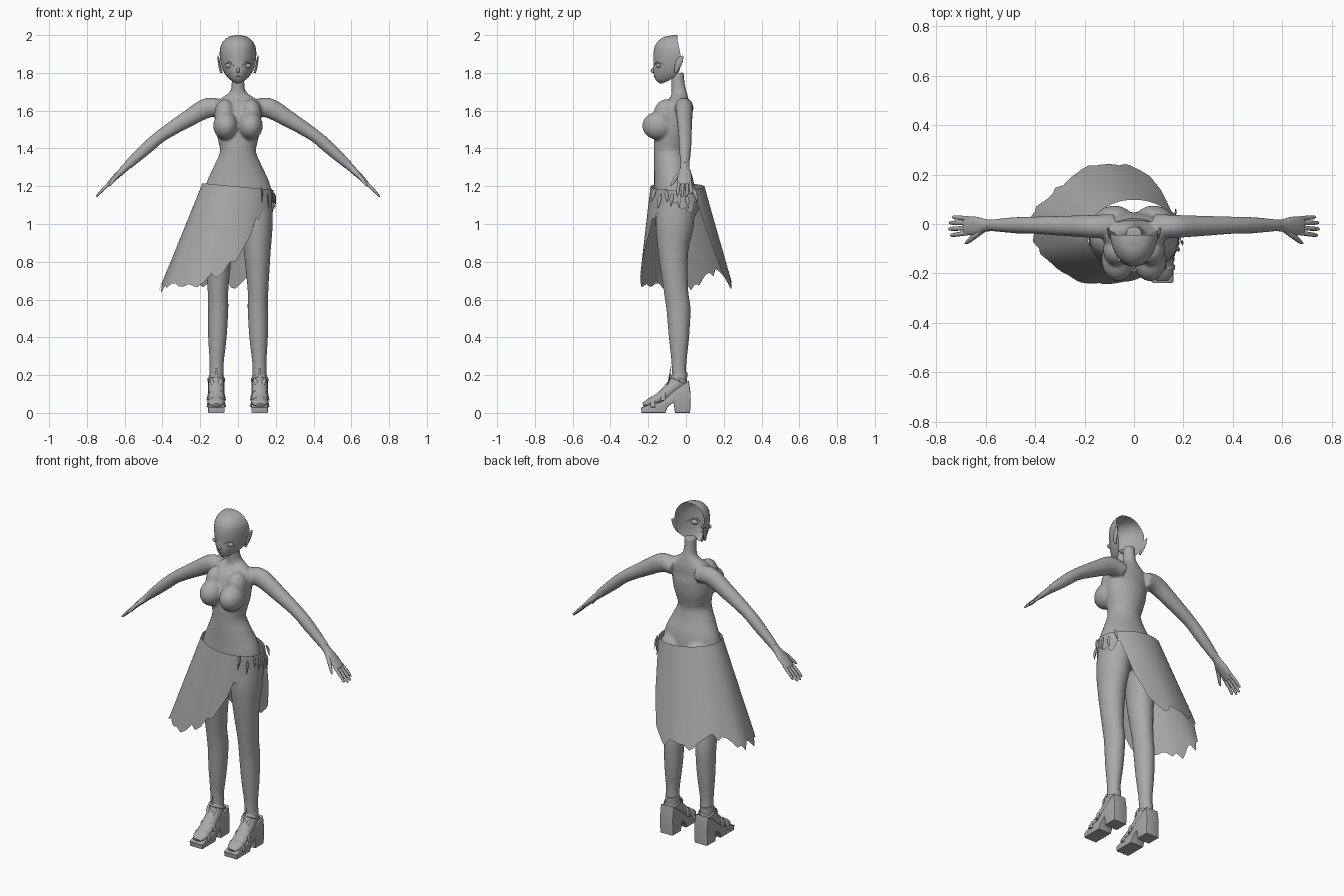
import bpy, bmesh, math, random
from mathutils import Vector, Matrix

if "Cube" in bpy.data.objects:
    bpy.data.objects.remove(bpy.data.objects["Cube"])

random.seed(4)
grey = bpy.data.materials.new("plain grey")
grey.diffuse_color = (0.4, 0.4, 0.4, 1)
grey.use_nodes = True
grey.node_tree.nodes["Principled BSDF"].inputs["Base Color"].default_value = grey.diffuse_color


def spline(rows, n=4):
    """Catmull-Rom resampling of rows of numbers."""
    out = []
    for i in range(len(rows) - 1):
        a, b, c, d = (rows[max(0, min(len(rows) - 1, i + k))] for k in (-1, 0, 1, 2))
        for j in range(n):
            t = j / n
            out.append([0.5 * (2 * q + (r - p) * t + (2 * p - 5 * q + 4 * r - s) * t * t
                               + (3 * q - p - 3 * r + s) * t ** 3) for p, q, r, s in zip(a, b, c, d)])
    return out + [list(rows[-1])]


def tube(bm, rows, u=(1, 0, 0), sides=24, n=4):
    """Closed loft through rows of x, y, z, radius along u, radius across u."""
    rows = spline(rows, n)
    pts = [Vector(r[:3]) for r in rows]
    rings = []
    for i, r in enumerate(rows):
        t = (pts[min(i + 1, len(pts) - 1)] - pts[max(i - 1, 0)]).normalized()
        v = t.cross(Vector(u)).normalized()
        w = v.cross(t)
        rings.append([bm.verts.new(pts[i] + w * r[3] * math.cos(a) + v * r[4] * math.sin(a))
                      for a in (2 * math.pi * k / sides for k in range(sides))])
    for p, q in zip(rings, rings[1:]):
        for k in range(sides):
            bm.faces.new((p[k], p[(k + 1) % sides], q[(k + 1) % sides], q[k]))
    bm.faces.new(rings[0])
    bm.faces.new(rings[-1])


def ball(bm, c, r):
    m = Matrix.Translation(c) @ Matrix.Diagonal((*r, 1))
    bmesh.ops.create_uvsphere(bm, u_segments=24, v_segments=14, radius=1, matrix=m)


def finish(bm, name, angle=40, closed=True):
    if closed:
        bmesh.ops.recalc_face_normals(bm, faces=bm.faces[:])
    me = bpy.data.meshes.new(name)
    bm.to_mesh(me)
    bm.free()
    ob = bpy.data.objects.new(name, me)
    bpy.context.collection.objects.link(ob)
    me.materials.append(grey)
    bpy.ops.object.select_all(action='DESELECT')
    ob.select_set(True)
    bpy.context.view_layer.objects.active = ob
    bpy.ops.object.shade_smooth_by_angle(angle=math.radians(angle))
    return ob


# Body: torso, bust, hips, arms and legs fused into one skin
bm = bmesh.new()
torso = [(1.80, -.045, .034, .034), (1.74, -.042, .034, .036), (1.70, -.037, .042, .04),
         (1.675, -.035, .075, .045), (1.64, -.04, .12, .06), (1.58, -.06, .125, .085),
         (1.5, -.07, .118, .092), (1.44, -.08, .105, .09), (1.38, -.085, .096, .085),
         (1.3, -.078, .13, .092), (1.22, -.065, .166, .105), (1.14, -.06, .18, .108),
         (1.07, -.055, .15, .09), (1.03, -.055, .06, .05)]
tube(bm, [(0, y, z, a, b) for z, y, a, b in torso], sides=32)
leg = [(1.14, .095, -.05, .085, .1), (1.0, .1, -.06, .084, .102), (.85, .102, -.068, .071, .08),
       (.65, .106, -.053, .055, .065), (.55, .105, -.04, .054, .064), (.4, .109, -.037, .049, .054),
       (.27, .113, -.037, .038, .04), (.2, .114, -.036, .037, .039), (.1, .114, -.025, .036, .04)]
arm = [(.08, -.01, 1.61, .05, .045), (.16, -.01, 1.615, .047, .053), (.26, -.008, 1.56, .042, .045),
       (.4, -.005, 1.472, .035, .034), (.48, -.005, 1.405, .033, .033), (.585, -.005, 1.31, .023, .024)]
for s in (1, -1):
    tube(bm, [(s * x, y, z, a, b) for z, x, y, a, b in leg])
    tube(bm, [(s * r[0], *r[1:]) for r in arm], u=(0, 1, 0))
    ball(bm, (s * .065, -.145, 1.52), (.066, .087, .075))
    ball(bm, (s * .07, -.105, 1.58), (.055, .066, .08))
    ball(bm, (s * .08, 0, 1.12), (.085, .075, .1))
body = finish(bm, "body", 60)
rm = body.modifiers.new("fuse", 'REMESH')
rm.mode = 'VOXEL'
rm.voxel_size = .0075
rm.use_smooth_shade = True
sm = body.modifiers.new("soften", 'SMOOTH')
sm.factor, sm.iterations = .5, 5
for m in ("fuse", "soften"):
    bpy.ops.object.modifier_apply(modifier=m)

# Head: a face shell left open at the back
bm = bmesh.new()
rows = spline([(1.745, .012, -.14, -.125), (1.76, .037, -.158, -.09), (1.78, .058, -.168, -.06),
               (1.81, .078, -.173, -.035), (1.85, .091, -.172, -.03), (1.9, .097, -.172, -.03),
               (1.94, .092, -.165, -.038), (1.97, .075, -.145, -.045), (1.99, .05, -.115, -.045),
               (2.0, .015, -.07, -.045)], 3)
grid = [[bm.verts.new((w * math.cos(a), yb + (yf - yb) * math.sin(a), z))
         for a in (math.pi * k / 28 for k in range(29))] for z, w, yf, yb in rows]
for p, q in zip(grid, grid[1:]):
    for k in range(28):
        bm.faces.new((p[k + 1], p[k], q[k], q[k + 1]))
bm.faces.new(grid[0])
bm.faces.new(grid[-1][::-1])
finish(bm, "head_shell", 60)

# Face features and ears
bm = bmesh.new()
ball(bm, (0, -.17, 1.813), (.009, .017, .015))
ball(bm, (0, -.165, 1.782), (.016, .006, .004))
for s in (1, -1):
    ball(bm, (s * .045, -.144, 1.838), (.024, .012, .013))
    tube(bm, [(s * .02, -.167, 1.838, .002, .002), (s * .045, -.154, 1.856, .004, .004),
              (s * .073, -.113, 1.845, .002, .002)], u=(0, 0, 1), sides=8)
    tube(bm, [(s * .088, -.055, 1.80, .006, .006), (s * .097, -.045, 1.835, .007, .016),
              (s * .103, -.03, 1.87, .005, .016), (s * .106, -.015, 1.89, .002, .003)], sides=12)
finish(bm, "face_and_ears")

# Hands
for s, side in ((1, "left"), (-1, "right")):
    bm = bmesh.new()
    palm = [(.57, -.005, 1.324, .024, .022), (.60, -.006, 1.295, .025, .019),
            (.635, -.008, 1.262, .037, .016), (.68, -.008, 1.218, .036, .011),
            (.688, -.008, 1.21, .028, .006)]
    tube(bm, [(s * r[0], *r[1:]) for r in palm], u=(0, 1, 0), sides=16)
    for y, tip in ((-.036, .9), (-.016, 1), (.004, .97), (.022, .8)):
        f = [(.67, y, 1.225, .009, .009), (.67 + .045 * tip, y * 1.15, 1.225 - .042 * tip, .009, .008),
             (.67 + .074 * tip, y * 1.25, 1.225 - .074 * tip, .007, .006),
             (.67 + .08 * tip, y * 1.25, 1.225 - .081 * tip, .002, .002)]
        tube(bm, [(s * r[0], *r[1:]) for r in f], u=(0, 1, 0), sides=10)
    thumb = [(.605, -.02, 1.285, .012, .013), (.645, -.05, 1.25, .011, .011),
             (.672, -.072, 1.215, .008, .008), (.684, -.08, 1.2, .002, .002)]
    tube(bm, [(s * r[0], *r[1:]) for r in thumb], u=(0, 1, 0), sides=10)
    finish(bm, side + "_hand", 60)

# Shoes: platform sole with block heel, foot, straps and instep leaves
profile = [(-.235, 0), (-.238, .028), (-.2, .042), (-.13, .058), (-.06, .12), (.015, .17),
           (.025, .1), (.022, 0), (-.058, 0), (-.066, .055), (-.095, .035), (-.11, 0)]
for s, side in ((1, "left"), (-1, "right")):
    cx = s * .115
    bm = bmesh.new()
    f = bm.faces.new([bm.verts.new((cx - .044, y, z)) for y, z in profile])
    ext = bmesh.ops.extrude_face_region(bm, geom=[f])
    bmesh.ops.translate(bm, vec=(.088, 0, 0), verts=[v for v in ext['geom'] if isinstance(v, bmesh.types.BMVert)])
    bmesh.ops.recalc_face_normals(bm, faces=bm.faces[:])
    rim = [e for e in bm.edges if abs(e.verts[0].co.x - e.verts[1].co.x) < 1e-5]
    bmesh.ops.bevel(bm, geom=rim, offset=.006, segments=2, affect='EDGES', profile=.5)
    finish(bm, side + "_shoe_sole", 35)
    bm = bmesh.new()
    tube(bm, [(cx, -.03, .22, .036, .038), (cx, -.045, .16, .04, .045), (cx, -.09, .115, .041, .038),
              (cx, -.145, .075, .043, .028), (cx, -.2, .052, .04, .02), (cx, -.228, .042, .022, .008)])
    finish(bm, side + "_foot", 60)
    bm = bmesh.new()
    for y, z, h in ((-.175, .05, .045), (-.12, .085, .05)):
        tube(bm, [(cx - .047, y, z - .02, .012, .005), (cx - .035, y, z + h * .5, .012, .005),
                  (cx, y, z + h * .72, .012, .005), (cx + .035, y, z + h * .5, .012, .005),
                  (cx + .047, y, z - .02, .012, .005)], u=(0, 1, 0), sides=10)
    ring = [(cx + .043 * math.cos(a), -.034 + .046 * math.sin(a), .175 - .1 * .2 * math.sin(a), .008, .004)
            for a in (2 * math.pi * k / 12 for k in range(13))]
    tube(bm, ring, u=(0, 0, 1), sides=8, n=2)
    for dx, top in ((-.022, .19), (0, .25), (.022, .19)):
        tube(bm, [(cx + dx * .3, -.105, .13, .004, .003), (cx + dx, -.093, .165, .010, .004),
                  (cx + dx * 1.4, -.078, top, .001, .001)], sides=8)
    finish(bm, side + "_shoe_straps")

# Skirt: one flaring sheet with a slanting torn hem, cut short over one hip
hem = [(0, 1.11), (20, 1.08), (38, 1.1), (46, .98), (60, .75), (75, .68), (100, .67), (140, .75),
       (170, .68), (195, .645), (225, .67), (245, .68), (262, .73), (285, .83), (300, .98),
       (315, 1.07), (335, 1.12), (360, 1.11)]
cols, steps = 192, 12
tears = [random.uniform(-.03, .03) for _ in range(cols // 3)]


def hem_z(k):
    d = 360 * k / cols
    for (a, za), (b, zb) in zip(hem, hem[1:]):
        if a <= d <= b:
            base = za + (zb - za) * (d - a) / (b - a)
            break
    i, t = k // 3, (k % 3) / 3
    return base + tears[i] * (1 - t) + tears[(i + 1) % len(tears)] * t


bm = bmesh.new()
grid = []
for k in range(cols):
    a = 2 * math.pi * k / cols
    c, s = math.cos(a), math.sin(a)
    top = 1.198 - .018 * c
    low = hem_z(k)
    col = []
    for j in range(steps + 1):
        z = top + (low - top) * j / steps
        t = (top - z) / .56
        fold = 1 + .012 * t * math.sin(9 * a)
        col.append(bm.verts.new((.188 * c * (1 - t) + (-.1 + .315 * c * fold) * t,
                                 (-.045 + .143 * s) * (1 - t) + .255 * s * fold * t, z)))
    grid.append(col)
for k in range(cols):
    p, q = grid[k], grid[(k + 1) % cols]
    for j in range(steps):
        bm.faces.new((p[j], p[j + 1], q[j + 1], q[j]))
finish(bm, "torn_skirt", 60, closed=False)

# Ragged ties knotted on the hip
bm = bmesh.new()
for d in (-50, -36, -24, -10, 4, 18, 32):
    a = math.radians(d)
    x, y = .193 * math.cos(a), -.045 + .15 * math.sin(a)
    z = 1.165 + random.uniform(-.01, .03)
    lean = random.uniform(-.03, .03)
    tube(bm, [(x, y, z, .003, .003), (x * 1.03, y + lean * .5, z - .03, .004, .010),
              (x * 1.02, y + lean, z - .075, .001, .001)], sides=8)
finish(bm, "hip_ties")
